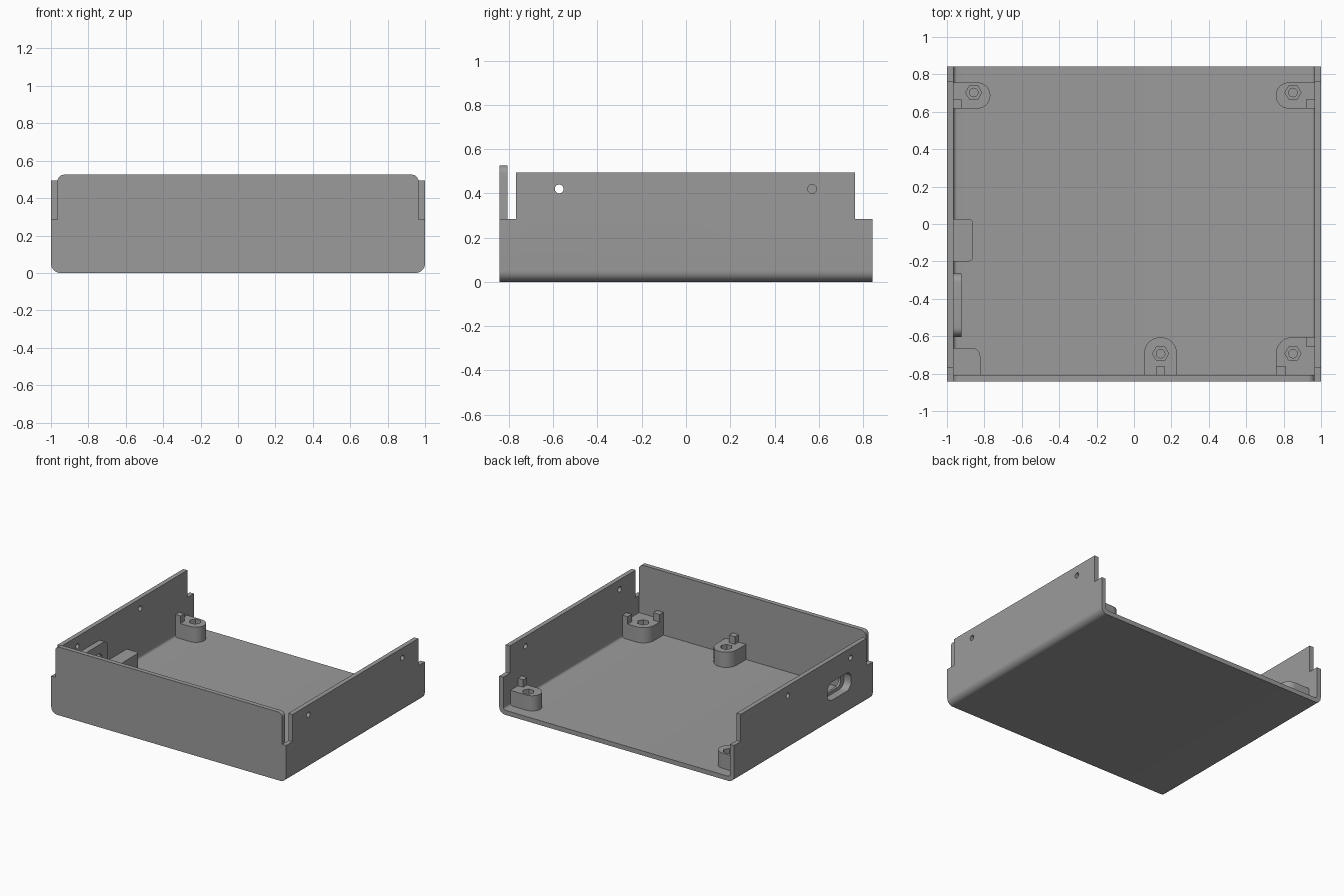
import bpy, bmesh, math
from mathutils import Vector

if "Cube" in bpy.data.objects:
    bpy.data.objects.remove(bpy.data.objects["Cube"])

grey = bpy.data.materials.new("mid grey")
grey.diffuse_color = (0.33, 0.33, 0.33, 1)
grey.use_nodes = True
grey.node_tree.nodes["Principled BSDF"].inputs["Base Color"].default_value = grey.diffuse_color


def rounded(corners, n=8):
    """Outline from (u, v, radius) corners, counter-clockwise or clockwise."""
    out = []
    for i, (u, v, r) in enumerate(corners):
        p = Vector((u, v))
        if r == 0:
            out.append(p)
            continue
        a = (Vector(corners[i - 1][:2]) - p).normalized()
        b = (Vector(corners[(i + 1) % len(corners)][:2]) - p).normalized()
        for k in range(n + 1):
            t = k / n * math.pi / 2
            out.append(p + a * r * (1 - math.sin(t)) + b * r * (1 - math.cos(t)))
    return out


def rect(u0, u1, v0, v1, r=(0, 0, 0, 0)):
    """Rectangle with radii in order: low-low, high-low, high-high, low-high."""
    return rounded([(u0, v0, r[0]), (u1, v0, r[1]), (u1, v1, r[2]), (u0, v1, r[3])])


def ngon(u, v, r, n):
    return [Vector((u + r * math.cos(2 * math.pi * k / n),
                    v + r * math.sin(2 * math.pi * k / n))) for k in range(n)]


def prism(name, outline, axis, lo, hi):
    """Extrude a 2D outline along an axis (the other two axes keep their order)."""
    def place(p, d):
        return {"x": (d, p[0], p[1]), "y": (p[0], d, p[1]), "z": (p[0], p[1], d)}[axis]
    bm = bmesh.new()
    face = bm.faces.new([bm.verts.new(place(p, lo)) for p in outline])
    ext = bmesh.ops.extrude_face_region(bm, geom=[face])
    shift = Vector(place((0, 0), hi - lo))
    bmesh.ops.translate(bm, vec=shift,
                        verts=[g for g in ext["geom"] if isinstance(g, bmesh.types.BMVert)])
    bmesh.ops.remove_doubles(bm, verts=bm.verts, dist=1e-6)
    bmesh.ops.recalc_face_normals(bm, faces=bm.faces)
    me = bpy.data.meshes.new(name)
    bm.to_mesh(me)
    bm.free()
    ob = bpy.data.objects.new(name, me)
    bpy.context.collection.objects.link(ob)
    return ob


def finish(ob, cutters=()):
    """Cut, bake the result, then colour and smooth by angle."""
    for c in cutters:
        m = ob.modifiers.new("cut", "BOOLEAN")
        m.operation, m.solver, m.object = "DIFFERENCE", "EXACT", c
    if cutters:
        dg = bpy.context.evaluated_depsgraph_get()
        me = bpy.data.meshes.new_from_object(ob.evaluated_get(dg))
        ob.modifiers.clear()
        ob.data = me
        for c in cutters:
            bpy.data.objects.remove(c)
    me = ob.data
    me.materials.clear()
    me.materials.append(grey)
    me.polygons.foreach_set("use_smooth", [True] * len(me.polygons))
    me.set_sharp_from_angle(angle=math.radians(30))
    return ob


W, T, D = 1.0, 0.035, 0.842          # half width, wall thickness, half depth
IN, FRONT = W - T, -D + T            # inner wall x, inner face of the front wall
STEP, SIDE, TOP = 0.285, 0.495, 0.525

# Floor and side walls as one U section
section = rounded([(-W, 0, 0.05), (W, 0, 0.05), (W, SIDE, 0), (IN, SIDE, 0),
                   (IN, T, 0.02), (-IN, T, 0.02), (-IN, SIDE, 0), (-W, SIDE, 0)])
tray = prism("tray", section, "y", FRONT, D)
SLOT_Y, SLOT_Z = -0.435, 0.25
cuts = [
    # stepped wall ends
    prism("front_notch", rect(-1, -0.767, STEP, 0.7), "x", -1.2, 1.2),
    prism("back_notch", rect(0.763, 1, STEP, 0.7), "x", -1.2, 1.2),
    # screw holes
    prism("front_holes", ngon(-0.573, 0.42, 0.02, 24), "x", -1.2, 1.2),
    prism("right_hole", ngon(0.57, 0.42, 0.02, 24), "x", 0.5, 1.2),
    prism("left_hole", ngon(0.19, 0.42, 0.02, 24), "x", -1.2, -0.5),
    # port recess
    prism("port_recess", rect(SLOT_Y - 0.145, SLOT_Y + 0.145, SLOT_Z - 0.07, SLOT_Z + 0.07,
                              (0.06,) * 4), "x", -1.2, -0.9),
]
finish(tray, cuts)

# Front wall, narrower above the step
finish(prism("front_wall", rounded([
    (-W, 0, 0.05), (W, 0, 0.05), (W, STEP, 0), (IN, STEP, 0), (IN, TOP, 0.035),
    (-IN, TOP, 0.035), (-IN, STEP, 0), (-W, STEP, 0)]), "y", -D, FRONT))

# Port frame inside the left wall, with a smaller opening behind the recess
frame = prism("port_frame", rect(-0.603, -0.265, 0.135, 0.365, (0.05,) * 4), "x", -IN, -0.922)
finish(frame, [
    prism("frame_recess", rect(SLOT_Y - 0.145, SLOT_Y + 0.145, SLOT_Z - 0.07, SLOT_Z + 0.07,
                               (0.06,) * 4), "x", -1.2, -0.94),
    prism("frame_opening", rect(SLOT_Y - 0.1, SLOT_Y + 0.1, SLOT_Z - 0.045, SLOT_Z + 0.045,
                                (0.04,) * 4), "x", -1.2, -0.8)])

# Plain support blocks
FLOOR, POST, PEG = T - 0.005, 0.152, 0.21
finish(prism("side_block", rect(-IN, -0.86, -0.2, 0.027, (0, 0.025, 0.025, 0)), "z", FLOOR, 0.17))
finish(prism("corner_block", rect(-IN, -0.822, FRONT, -0.662, (0, 0, 0.045, 0)), "z", FLOOR, POST))

# Screw posts with hexagonal nut pockets
posts = {
    "back_left": (rect(-IN, -0.768, 0.617, 0.757, (0, 0.07, 0.07, 0)), -0.857, 0.703),
    "back_right": (rect(0.758, IN, 0.617, 0.757, (0.07, 0, 0, 0.07)), 0.85, 0.703),
    "front_right": (rect(0.758, IN, FRONT, -0.605, (0, 0, 0, 0.09)), 0.85, -0.693),
    "front_middle": (rect(0.054, 0.23, FRONT, -0.605, (0, 0, 0.088, 0.088)), 0.142, -0.693),
}
for name, (outline, x, y) in posts.items():
    post = prism(name + "_post", outline, "z", FLOOR, POST)
    finish(post, [prism("nut_pocket", ngon(x, y, 0.043, 6), "z", 0.105, 0.3),
                  prism("screw_bore", ngon(x, y, 0.023, 20), "z", 0.05, 0.3)])

# Locating pegs on the posts
pegs = {
    "back_left_peg": (-IN, -0.922, 0.617, 0.665),
    "back_right_peg": (0.92, IN, 0.617, 0.665),
    "front_right_peg": (0.758, 0.812, FRONT, -0.762),
    "side_right_peg": (0.92, IN, -0.655, -0.605),
    "front_middle_peg": (0.117, 0.167, FRONT, -0.762),
}
for name, r in pegs.items():
    finish(prism(name, rect(*r), "z", POST - 0.01, PEG))
